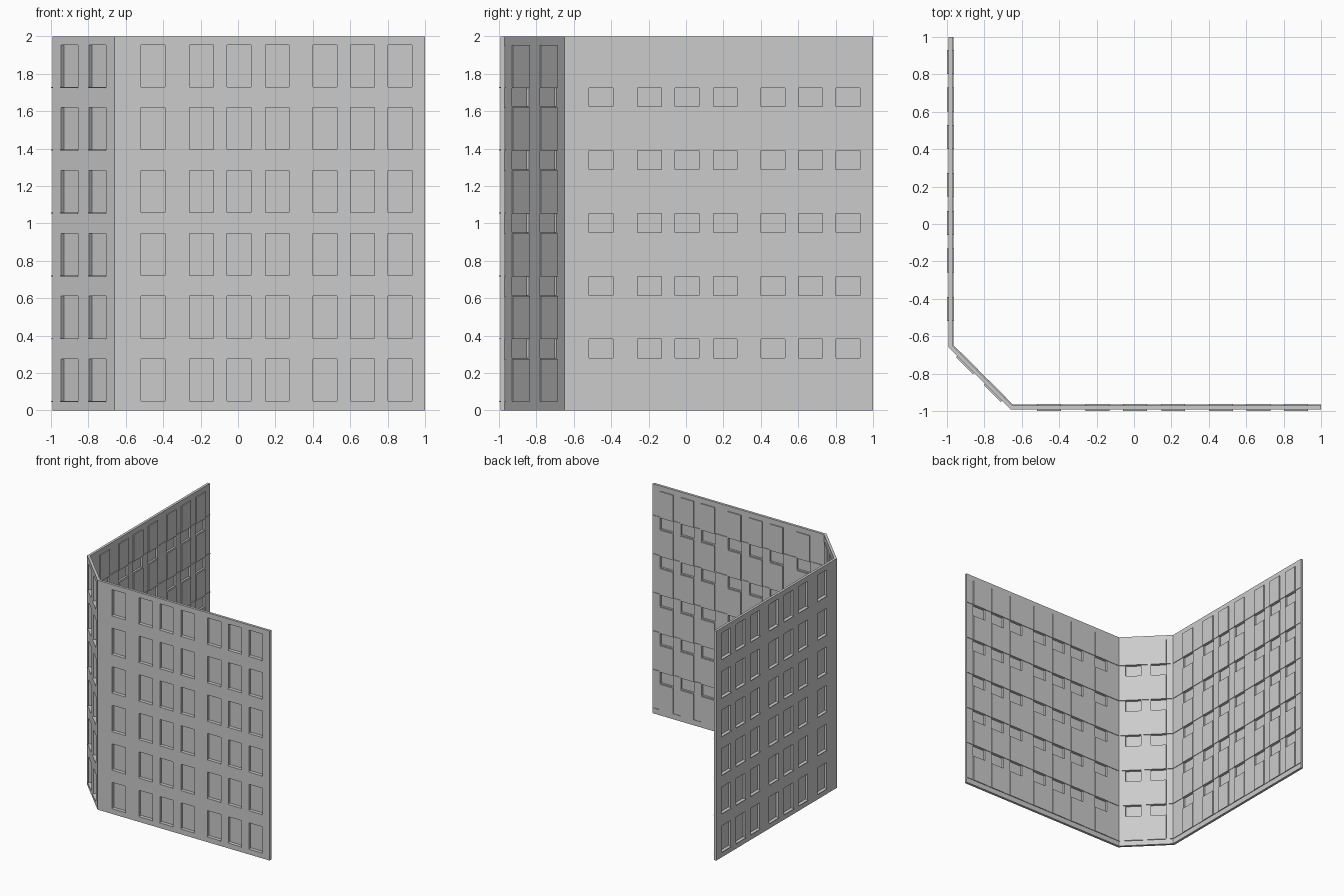
import bpy, bmesh, math
from mathutils import Vector

cube = bpy.data.objects.get("Cube")
if cube:
    bpy.data.objects.remove(cube)

grey = bpy.data.materials.new("plain_grey")
grey.use_nodes = True
colour = (0.6, 0.6, 0.6, 1)
grey.diffuse_color = colour
grey.node_tree.nodes["Principled BSDF"].inputs["Base Color"].default_value = colour

HEIGHT, OUT, CORNER = 2.0, -0.992, -0.66
THICK, SKIN, LIP = 0.022, 0.005, 0.005
WIN_W, WIN_H, FIRST, PITCH, FLOORS = 0.128, 0.225, 0.05, 0.336, 6
MITER = math.tan(math.radians(22.5))


class Wall:
    """A straight stretch of facade; u runs along it, v goes inward."""

    def __init__(self, start, end, miter_start, miter_end):
        self.start = Vector(start)
        self.along = (Vector(end) - self.start).normalized()
        self.inward = Vector((-self.along.y, self.along.x))
        self.length = (Vector(end) - self.start).length
        self.miters = (miter_start, miter_end)

    def box(self, bm, us, vs, zs):
        verts = []
        for u in us:
            for v in vs:
                shift = 0
                if u == 0 and self.miters[0]:
                    shift = v * MITER
                elif u == self.length and self.miters[1]:
                    shift = -v * MITER
                p = self.start + self.along * (u + shift) + self.inward * v
                verts += [bm.verts.new((p.x, p.y, z)) for z in zs]
        for ids in ((0, 1, 3, 2), (4, 6, 7, 5), (0, 4, 5, 1),
                    (2, 3, 7, 6), (0, 2, 6, 4), (1, 5, 7, 3)):
            bm.faces.new([verts[i] for i in ids])


def finish(bm, name):
    bmesh.ops.recalc_face_normals(bm, faces=bm.faces)
    mesh = bpy.data.meshes.new(name)
    bm.to_mesh(mesh)
    bm.free()
    mesh.materials.append(grey)
    bpy.context.collection.objects.link(bpy.data.objects.new(name, mesh))


def build(wall, centres, name):
    shell, panes, sills = bmesh.new(), bmesh.new(), bmesh.new()
    full = (0, THICK)
    bottoms = [FIRST + PITCH * i for i in range(FLOORS)]
    head = bottoms[-1] + WIN_H

    # Solid strips along the base and the top
    wall.box(shell, (0, wall.length), full, (0, FIRST))
    wall.box(shell, (0, wall.length), full, (head, HEIGHT))

    # Piers between the window columns
    edges = [0]
    for c in sorted(centres):
        edges += [c - WIN_W / 2, c + WIN_W / 2]
    edges.append(wall.length)
    for pair in zip(edges[::2], edges[1::2]):
        wall.box(shell, pair, full, (FIRST, head))

    # Spandrels, recessed panes and projecting sills
    for us in zip(edges[1:-1:2], edges[2:-1:2]):
        for z in bottoms:
            top = z + WIN_H
            if top < head:
                wall.box(shell, us, (0, SKIN), (top, z + PITCH))
                wall.box(shell, us, full, (top, top + LIP))
            wall.box(panes, us, (THICK, 0.03), (z, top))
            wall.box(sills, us, (-0.008, 0.03), (z - LIP, z))

    # Thin inner ledges at sill level
    for z in bottoms:
        wall.box(sills, (0, wall.length), (THICK - 0.004, THICK + 0.005), (z - LIP, z))

    finish(shell, name + "_wall")
    finish(panes, name + "_window_panes")
    finish(sills, name + "_window_sills")


columns = (-0.455, -0.195, 0.005, 0.21, 0.465, 0.665, 0.865)
build(Wall((OUT, 1), (OUT, CORNER), False, True), [1 - y for y in columns], "side")
build(Wall((OUT, CORNER), (CORNER, OUT), True, True), [0.13, 0.34], "corner")
build(Wall((CORNER, OUT), (1, OUT), True, False), [x - CORNER for x in columns], "front")
